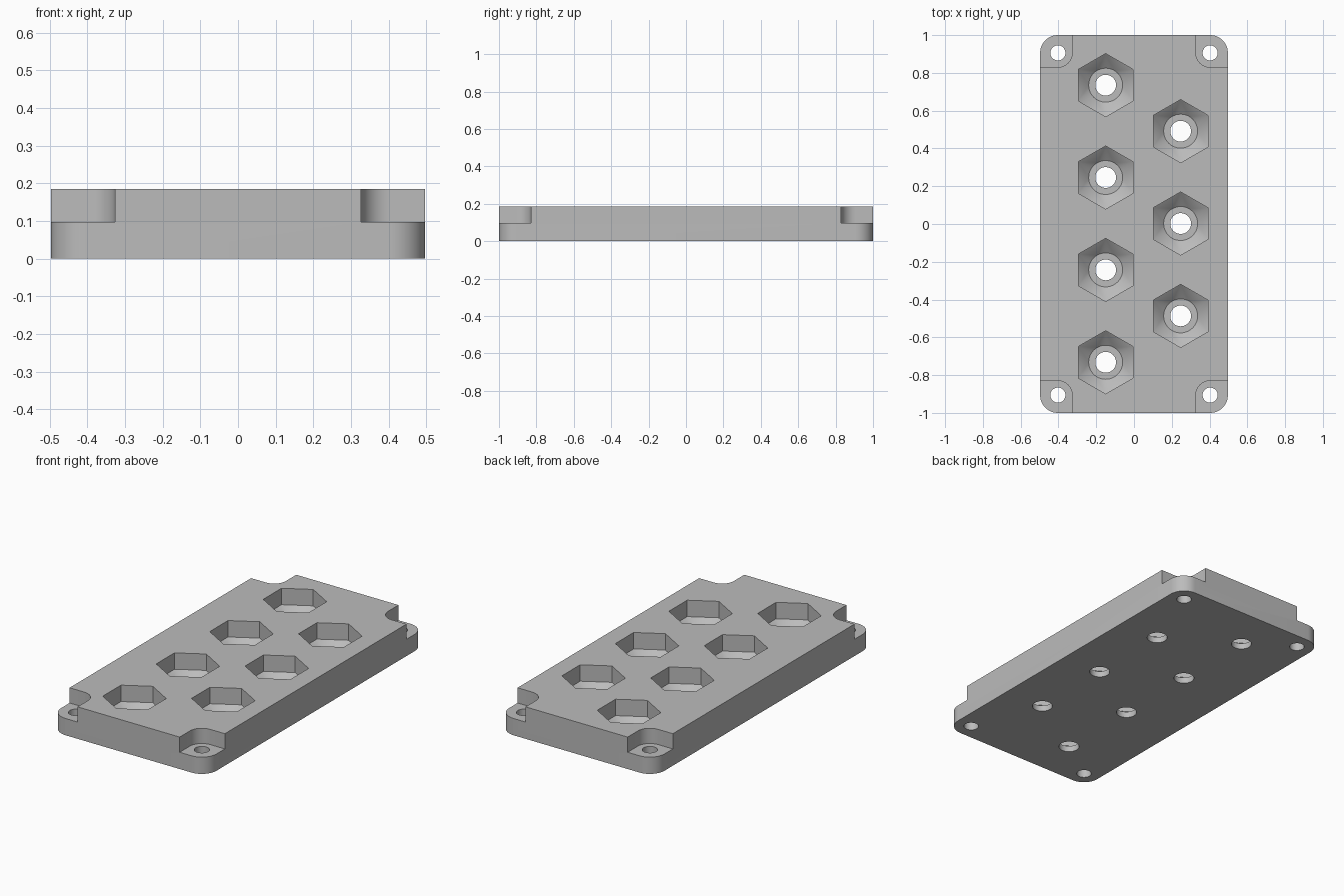
import bpy, bmesh
from math import sin, cos, pi, radians

HALF_X, HALF_Y, TOP, LEDGE = 0.497, 1.0, 0.185, 0.097
SCREW_X, SCREW_Y, CORNER_R, NOTCH_R = 0.403, 0.906, 0.094, 0.076
SEAT_Z, TAPER_Z = 0.035, 0.09
HEX_R, SEAT_R, BORE_R, SCREW_R = 0.167, 0.09, 0.055, 0.04
SEG = 48

if "Cube" in bpy.data.objects:
    bpy.data.objects.remove(bpy.data.objects["Cube"])

grey = bpy.data.materials.new("plain grey")
colour = (0.5, 0.5, 0.5, 1)
grey.diffuse_color = colour
grey.use_nodes = True
grey.node_tree.nodes["Principled BSDF"].inputs["Base Color"].default_value = colour


def arc(cx, cy, r, start, end, n):
    return [(cx + r * cos(start + (end - start) * i / n),
             cy + r * sin(start + (end - start) * i / n)) for i in range(n + 1)]


def circle(cx, cy, r, n=SEG):
    return arc(cx, cy, r, 0, 2 * pi, n)[:-1]


def ring(bm, points, z):
    return [bm.verts.new((x, y, z)) for x, y in points]


def bridge(bm, low, high):
    n = len(low)
    for i in range(n):
        j = (i + 1) % n
        bm.faces.new((low[i], low[j], high[j], high[i]))


def prism(bm, points, z0, z1):
    low, high = ring(bm, points, z0), ring(bm, points, z1)
    bridge(bm, low, high)
    bm.faces.new(low[::-1])
    bm.faces.new(high)


def make_object(name, bm):
    bmesh.ops.recalc_face_normals(bm, faces=bm.faces)
    mesh = bpy.data.meshes.new(name)
    bm.to_mesh(mesh)
    bm.free()
    mesh.materials.append(grey)
    obj = bpy.data.objects.new(name, mesh)
    bpy.context.collection.objects.link(obj)
    return obj


def add_pocket(bm, cx, cy):
    """Hexagonal pocket tapering to a round seat with a bore through it."""
    hexagon = [(cx + HEX_R * cos(radians(30 + 60 * k)),
                cy + HEX_R * sin(radians(30 + 60 * k))) for k in range(6)]
    bore_low = ring(bm, circle(cx, cy, BORE_R), -0.1)
    bore_top = ring(bm, circle(cx, cy, BORE_R), SEAT_Z)
    seat = ring(bm, circle(cx, cy, SEAT_R), SEAT_Z)
    hex_low = ring(bm, hexagon, TAPER_Z)
    hex_top = ring(bm, hexagon, TOP + 0.1)
    bm.faces.new(bore_low[::-1])
    bridge(bm, bore_low, bore_top)
    bridge(bm, bore_top, seat)
    # Taper: a cone fan under each corner, a flat triangle under each side
    step = SEG // 6
    for k in range(6):
        for i in range(step * k, step * (k + 1)):
            bm.faces.new((seat[i], seat[(i + 1) % SEG], hex_low[k]))
        bm.faces.new((seat[step * (k + 1) % SEG], hex_low[(k + 1) % 6], hex_low[k]))
    bridge(bm, hex_low, hex_top)
    bm.faces.new(hex_top)


# Plate with rounded corners
outline = []
for q, (sx, sy) in enumerate(((1, 1), (-1, 1), (-1, -1), (1, -1))):
    outline += arc(sx * SCREW_X, sy * SCREW_Y, CORNER_R, q * pi / 2, (q + 1) * pi / 2, 12)
bm = bmesh.new()
prism(bm, outline, 0, TOP)
plate = make_object("plate", bm)

# Corner ledges, each with a screw hole
notches, holes = bmesh.new(), bmesh.new()
for sx in (1, -1):
    for sy in (1, -1):
        curve = arc(SCREW_X, SCREW_Y, NOTCH_R, pi, 1.5 * pi, 12)
        shape = curve + [(0.7, SCREW_Y - NOTCH_R), (0.7, 1.2), (SCREW_X - NOTCH_R, 1.2)]
        prism(notches, [(sx * x, sy * y) for x, y in shape], LEDGE, TOP + 0.1)
        prism(holes, circle(sx * SCREW_X, sy * SCREW_Y, SCREW_R, 32), -0.1, TOP + 0.2)

# Two staggered columns of pockets
pockets = bmesh.new()
for x, first, count in ((-0.15, 0.735, 4), (0.247, 0.4915, 3)):
    for i in range(count):
        add_pocket(pockets, x, first - 0.489 * i)

# Cut everything out of the plate
bpy.context.view_layer.objects.active = plate
plate.select_set(True)
for name, cutter_mesh in (("ledge_cutter", notches), ("screw_cutter", holes),
                          ("pocket_cutter", pockets)):
    cutter = make_object(name, cutter_mesh)
    cutter.hide_render = True
    mod = plate.modifiers.new(name, 'BOOLEAN')
    mod.operation = 'DIFFERENCE'
    mod.solver = 'EXACT'
    mod.object = cutter
    bpy.ops.object.modifier_apply(modifier=mod.name)
    bpy.data.objects.remove(cutter)

bpy.ops.object.shade_smooth_by_angle(angle=radians(25))
